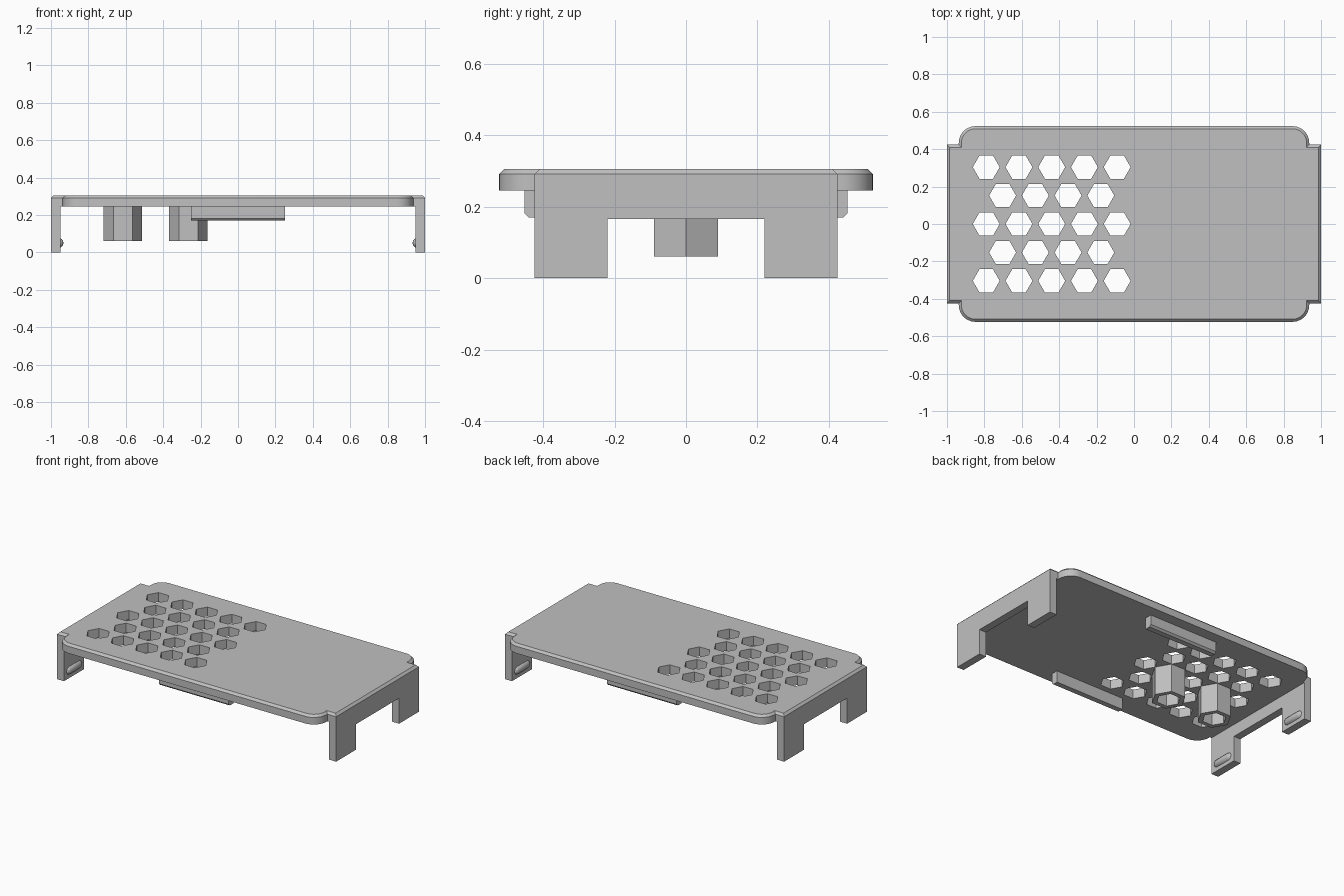
import bpy, bmesh, math

if "Cube" in bpy.data.objects:
    bpy.data.objects.remove(bpy.data.objects["Cube"], do_unlink=True)

GREY = (0.53, 0.53, 0.53, 1)
grey = bpy.data.materials.new("light_grey_plastic")
grey.diffuse_color = GREY
grey.use_nodes = True
grey.node_tree.nodes["Principled BSDF"].inputs["Base Color"].default_value = GREY

UNDERSIDE, TOP, CHAMFER = 0.245, 0.305, 0.014
HALF_LENGTH, HALF_END = 1.0, 0.424
WALL = 0.05
HOLE_R, POST_R = 0.072, 0.103


def finish(name, bm):
    bmesh.ops.recalc_face_normals(bm, faces=bm.faces)
    mesh = bpy.data.meshes.new(name)
    bm.to_mesh(mesh)
    bm.free()
    mesh.materials.append(grey)
    obj = bpy.data.objects.new(name, mesh)
    bpy.context.collection.objects.link(obj)
    return obj


def prism(bm, points, depth):
    """Extrude a closed 3D outline by a depth vector; return the far face."""
    base = bm.faces.new([bm.verts.new(p) for p in points])
    moved = bmesh.ops.extrude_face_region(bm, geom=[base], use_keep_orig=True)["geom"]
    bmesh.ops.translate(bm, vec=depth, verts=[v for v in moved if isinstance(v, bmesh.types.BMVert)])
    return next(f for f in moved if isinstance(f, bmesh.types.BMFace))


def hexagon(x, y, z, radius):
    return [(x + radius * math.cos(k * math.pi / 3), y + radius * math.sin(k * math.pi / 3), z)
            for k in range(6)]


# Plate: rounded body with a tab at each end, chamfered along the top
corner_x, half_width, radius = 0.937, 0.523, 0.09
quarter = [(HALF_LENGTH, HALF_END), (corner_x, HALF_END)]
for i in range(13):
    a = i * math.pi / 24
    quarter.append((corner_x - radius + radius * math.cos(a), half_width - radius + radius * math.sin(a)))
half = quarter + [(-x, y) for x, y in reversed(quarter)]
outline = half + [(x, -y) for x, y in reversed(half)]
bm = bmesh.new()
lid = prism(bm, [(x, y, UNDERSIDE) for x, y in outline], (0, 0, TOP - CHAMFER - UNDERSIDE))
bmesh.ops.recalc_face_normals(bm, faces=bm.faces)
bmesh.ops.inset_region(bm, faces=[lid], thickness=CHAMFER, depth=0, use_even_offset=True)
bmesh.ops.translate(bm, vec=(0, 0, CHAMFER), verts=lid.verts)
plate = finish("plate", bm)

# Honeycomb vents cut through the plate
bm = bmesh.new()
for row in range(-2, 3):
    count = 4 if row % 2 else 5
    for i in range(count):
        x = -0.44 + (i - (count - 1) / 2) * 0.175
        prism(bm, hexagon(x, row * 0.152, UNDERSIDE - 0.1, HOLE_R), (0, 0, 0.3))
cutter = finish("vent_cutter", bm)
cutter.hide_render = True
cut = plate.modifiers.new("vents", "BOOLEAN")
cut.operation, cut.solver, cut.object = "DIFFERENCE", "EXACT", cutter
bpy.context.view_layer.objects.active = plate
bpy.ops.object.modifier_apply(modifier=cut.name)
bpy.data.objects.remove(cutter, do_unlink=True)

# End walls: each an arch with two legs
arch = [(HALF_END, 0), (HALF_END, UNDERSIDE), (-HALF_END, UNDERSIDE), (-HALF_END, 0),
        (-0.22, 0), (-0.22, 0.165), (0.22, 0.165), (0.22, 0)]
for side, label in ((1, "left"), (-1, "right")):
    bm = bmesh.new()
    prism(bm, [(side * HALF_LENGTH, y, z) for y, z in arch], (-side * WALL, 0, 0))
    finish(label + "_end_wall", bm)

    # Rounded snap ridges on the inner face of the legs
    for end, where in ((1, "back"), (-1, "front")):
        bm = bmesh.new()
        bmesh.ops.create_uvsphere(bm, u_segments=16, v_segments=12, radius=0.027)
        for v in bm.verts:
            x, y, z = v.co
            stretch = math.copysign(0.05, z) if abs(z) > 1e-5 else 0
            v.co = (x + side * 0.96, z + stretch + end * 0.322, y + 0.05)
        finish(f"{where}_{label}_snap_ridge", bm)

# Locating rails under the long edges, outer lower edge chamfered
rail = [(0.405, UNDERSIDE), (0.452, UNDERSIDE), (0.452, 0.182), (0.44, 0.17), (0.405, 0.17)]
for side, label in ((1, "back"), (-1, "front")):
    bm = bmesh.new()
    prism(bm, [(-0.25, side * y, z) for y, z in rail], (0.5, 0, 0))
    finish(label + "_rail", bm)

# Hollow hexagonal posts around two of the vents
for x, label in ((-0.615, "outer"), (-0.265, "inner")):
    bm = bmesh.new()
    rings = [[bm.verts.new(p) for p in hexagon(x, 0, z, r)]
             for z, r in ((UNDERSIDE, HOLE_R), (UNDERSIDE, POST_R), (0.06, POST_R), (0.06, HOLE_R))]
    for k in range(4):
        a, b = rings[k], rings[(k + 1) % 4]
        for i in range(6):
            j = (i + 1) % 6
            bm.faces.new((a[i], a[j], b[j], b[i]))
    finish(label + "_hex_post", bm)

# Smooth the round corners and ridges, keep edges sharp
for obj in bpy.context.scene.objects:
    if obj.type == "MESH" and grey.name in obj.data.materials:
        bpy.ops.object.select_all(action="DESELECT")
        obj.select_set(True)
        bpy.context.view_layer.objects.active = obj
        bpy.ops.object.shade_smooth_by_angle(angle=math.radians(32))
